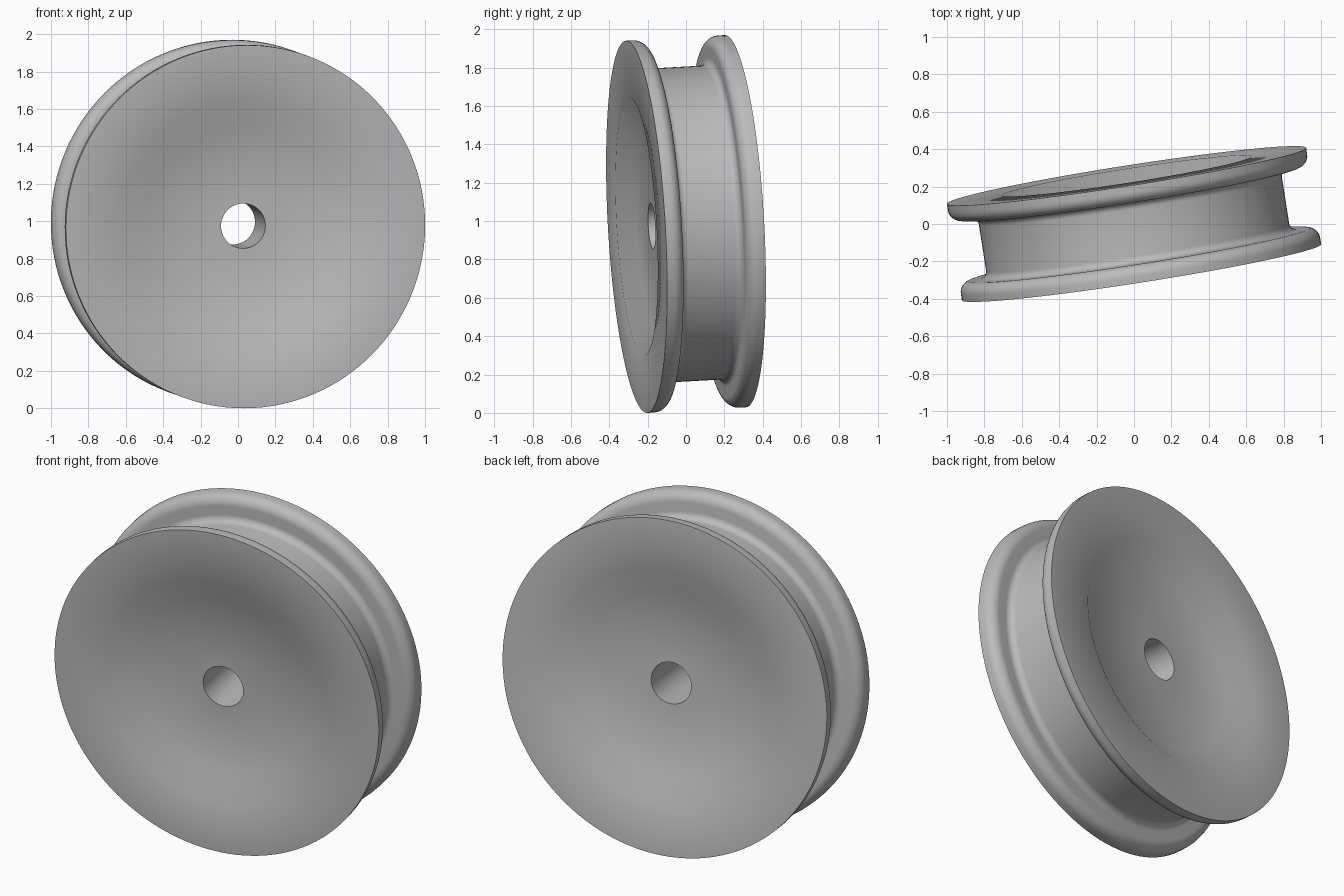
import bpy, bmesh, math
from mathutils import Matrix, Vector

cube = bpy.data.objects.get("Cube")
if cube:
    bpy.data.objects.remove(cube, do_unlink=True)

SEGMENTS = 128
RIM, DRUM, HALF = 0.972, 0.82, 0.261
FLANGE_IN, ROUND, FILLET = 0.165, 0.06, 0.04


def arc(cx, cy, radius, start, end, steps=8):
    """Points (radius, height) along an arc, angles in degrees."""
    angles = [math.radians(start + (end - start) * i / steps) for i in range(steps + 1)]
    return [(cx + radius * math.cos(a), cy + radius * math.sin(a)) for a in angles]


# Half of the cross-section: bore, recessed web, flat flange face, rounded lip, fillet
half = [(0.12, HALF - 0.08), (0.533, HALF - 0.08), (0.675, HALF), (RIM, HALF)]
half += arc(RIM - ROUND, FLANGE_IN + ROUND, ROUND, 0, -90)
half += arc(DRUM + FILLET, FLANGE_IN - FILLET, FILLET, 90, 180)
profile = half + [(r, -h) for r, h in reversed(half)]

# Spin the closed cross-section around the axle
bm = bmesh.new()
verts = [bm.verts.new((r, 0, h)) for r, h in profile]
edges = [bm.edges.new((verts[i - 1], verts[i])) for i in range(len(verts))]
bmesh.ops.spin(bm, geom=verts + edges, cent=(0, 0, 0), axis=(0, 0, 1),
               angle=math.tau, steps=SEGMENTS, use_duplicate=False)
bmesh.ops.remove_doubles(bm, verts=bm.verts, dist=0.0001)
bmesh.ops.recalc_face_normals(bm, faces=bm.faces)
mesh = bpy.data.meshes.new("flanged_wheel")
bm.to_mesh(mesh)
bm.free()

wheel = bpy.data.objects.new("flanged_wheel", mesh)
bpy.context.collection.objects.link(wheel)

# Stand the wheel up, turned and leaning slightly forward
axle = Vector((0.156, -1, -0.057))
wheel.matrix_world = (Matrix.Translation((0, 0, 0.985))
                      @ axle.to_track_quat('Z', 'Y').to_matrix().to_4x4())

# Plain grey finish
grey = bpy.data.materials.new("plain_grey")
grey.use_nodes = True
colour = (0.5, 0.5, 0.5, 1)
grey.diffuse_color = colour
grey.node_tree.nodes["Principled BSDF"].inputs["Base Color"].default_value = colour
mesh.materials.append(grey)

bpy.ops.object.select_all(action='DESELECT')
wheel.select_set(True)
bpy.context.view_layer.objects.active = wheel
bpy.ops.object.shade_smooth_by_angle(angle=math.radians(30))
